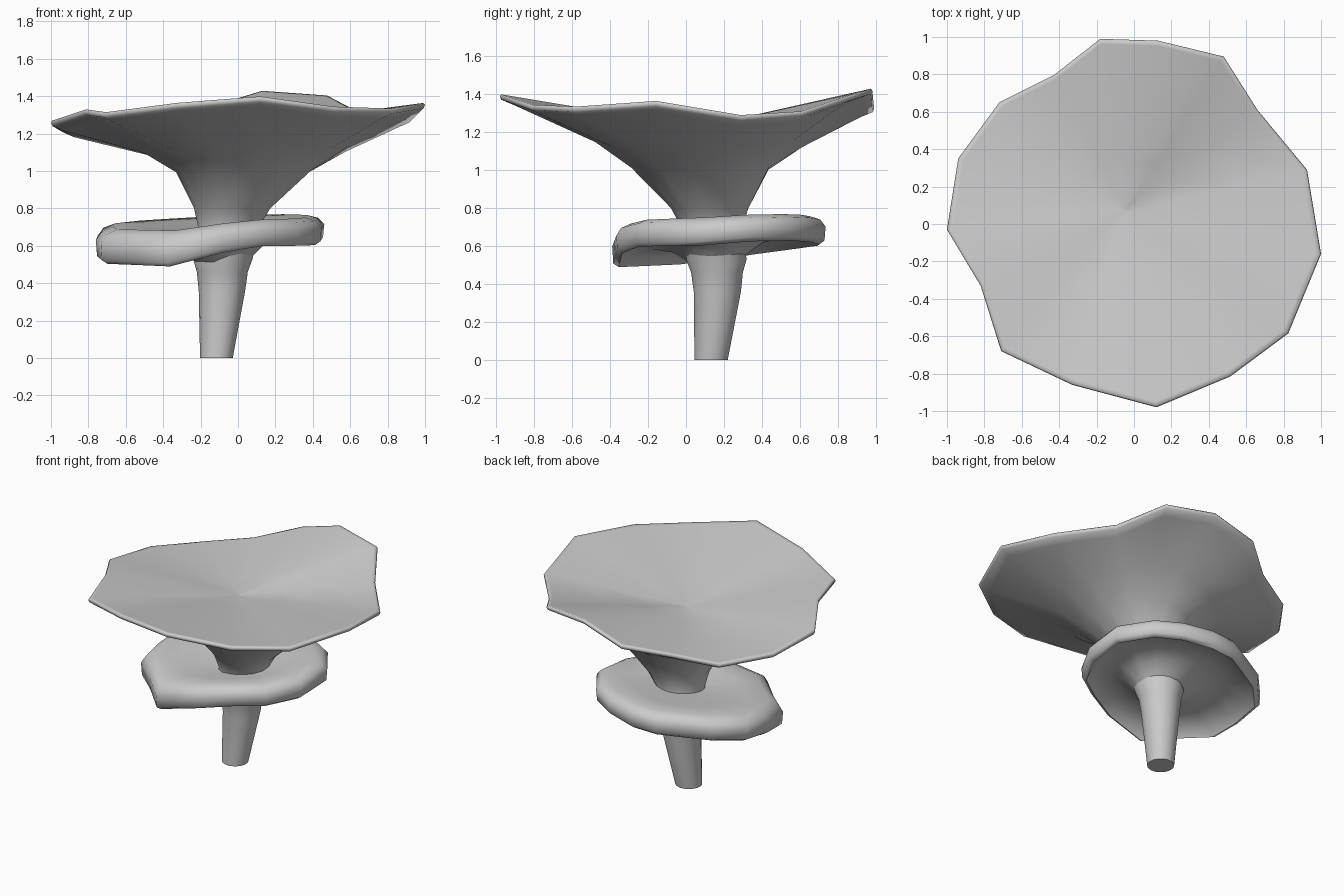
import bpy, bmesh, math

if "Cube" in bpy.data.objects:
    bpy.data.objects.remove(bpy.data.objects["Cube"])

# Wavy cap edge: x, y, z
RIM = [(-1, -.03, 1.27), (-.82, -.33, 1.33), (-.71, -.68, 1.315), (-.33, -.86, 1.365),
       (.12, -.98, 1.4), (.515, -.815, 1.345), (.825, -.585, 1.335), (1, -.16, 1.365),
       (.925, .29, 1.29), (.66, .61, 1.31), (.48, .895, 1.405), (.13, .98, 1.43),
       (-.18, .99, 1.335), (-.43, .795, 1.265), (-.72, .65, 1.215), (-.94, .35, 1.235)]
ANGLES = [math.atan2(y, x) for x, y, z in RIM]


def loft(name, rings, loop=False, caps=False, angle=40):
    """Bridge equal-sized rings of points into a smooth mesh."""
    bm = bmesh.new()
    rows = [[bm.verts.new(p) for p in ring] for ring in rings]
    n = len(rows[0])
    pairs = list(zip(rows, rows[1:])) + ([(rows[-1], rows[0])] if loop else [])
    for a, b in pairs:
        for i in range(n):
            j = (i + 1) % n
            bm.faces.new((a[i], a[j], b[j], b[i]))
    if caps:
        bm.faces.new(rows[0])
        bm.faces.new(rows[-1])
    bmesh.ops.recalc_face_normals(bm, faces=bm.faces)
    mesh = bpy.data.meshes.new(name)
    bm.to_mesh(mesh)
    bm.free()
    ob = bpy.data.objects.new(name, mesh)
    bpy.context.collection.objects.link(ob)
    bpy.ops.object.select_all(action='DESELECT')
    ob.select_set(True)
    bpy.context.view_layer.objects.active = ob
    bpy.ops.object.shade_smooth_by_angle(angle=math.radians(angle))
    return ob


def circle(cx, cy, r, z, follow=0):
    """Ring whose height follows the wavy rim by the given share."""
    return [(cx + r * math.cos(a), cy + r * math.sin(a), z + follow * (p[2] - 1.32))
            for a, p in zip(ANGLES, RIM)]


def rim(scale, dz):
    return [(x * scale, y * scale, z + dz) for x, y, z in RIM]


def mix(ring, point, t):
    return [tuple(a + (b - a) * t for a, b in zip(p, point)) for p in ring]


# Stem flaring into the funnel cap, with a shallow dish on top
stem = [circle(*c) for c in [(-.115, .132, .088, 0), (-.085, .165, .125, .36),
                             (-.083, .163, .137, .46), (-.08, .16, .16, .53),
                             (-.05, .135, .163, .7), (-.03, .125, .205, .8),
                             (.035, .075, .365, 1.0, .15), (.05, .07, .55, 1.115, .4)]]
centre = (-.05, .07, 1.225)
dish = [mix(RIM, centre, t) for t in (.008, .03, .35, .7, .99)]
loft("stem_and_cap", stem + [rim(.93, -.055), rim(.992, -.03), rim(1, -.012)] + dish,
     caps=True, angle=75)

# Thick, lumpy, tilted skirt around the stem, hollow beneath
WOBBLE = [1.0, 1.03, .93, 1.04, .94, .9, .95, .99,
          1.05, 1.03, 1.0, .99, .98, .93, .98, 1.05]
LIFT = [.02, .01, 0, -.01, .04, .05, .025, 0, 0, 0, 0, 0, .01, .02, .03, .035]
PROFILE = [(.22, -.3), (.3, -.1), (.42, .2), (.62, .38), (.86, .25), (.94, 0), (.99, .12),
           (1, .6), (.95, .86), (.85, 1), (.6, .92), (.22, .8)]
skirt = []
for f, t in PROFILE:
    ring = []
    shift = max(0, (.7 - f) / .48)          # inner loops stay centred on the stem
    for a, w, lift in zip(ANGLES, WOBBLE, LIFT):
        w = 1 + (w - 1) * f
        dx = .61 * f * w * math.cos(a) + .08 * shift
        dy = .575 * f * w * math.sin(a) - .015 * shift
        low = .56 + .09 * dx + .08 * dy + lift * f
        top = .725 + .06 * dx + .06 * dy + lift * f * .5
        ring.append((-.15 + dx, .17 + dy, low + t * (top - low)))
    skirt.append(ring)
loft("skirt", skirt, loop=True, angle=70)
